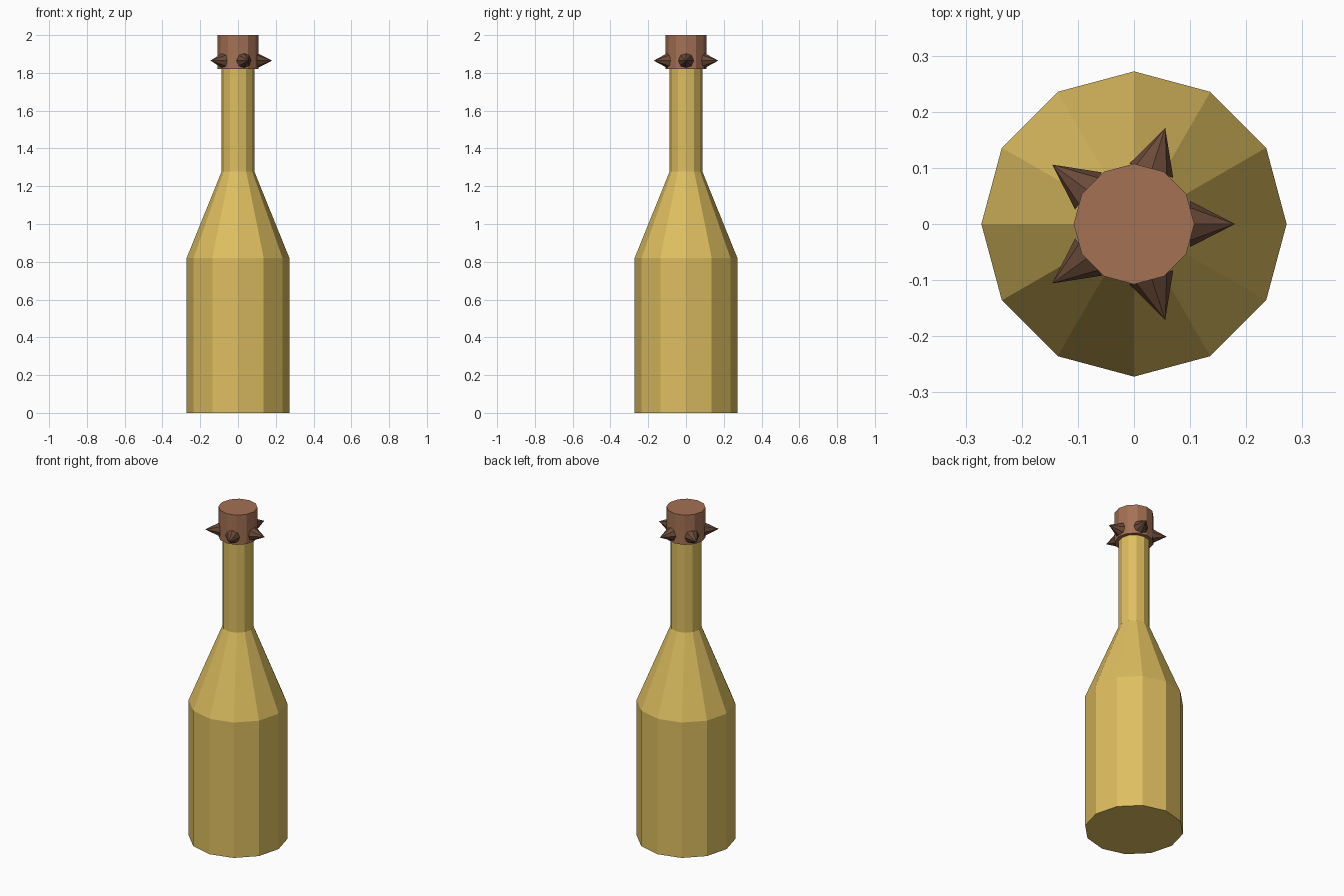
import bpy, bmesh, math
from mathutils import Matrix, Vector

if "Cube" in bpy.data.objects:
    bpy.data.objects.remove(bpy.data.objects["Cube"])


def material(name, srgb):
    m = bpy.data.materials.new(name)
    m.diffuse_color = [(c / 255 / 12.92 if c < 11 else ((c / 255 + 0.055) / 1.055) ** 2.4) for c in srgb] + [1]
    m.use_nodes = True
    m.node_tree.nodes["Principled BSDF"].inputs["Base Color"].default_value = m.diffuse_color
    return m


YELLOW = material("mustard glass", (222, 190, 96))
BROWN = material("cap brown", (165, 113, 85))
DARK = material("spike dark brown", (106, 74, 56))


def finish(name, bm, mat):
    bmesh.ops.recalc_face_normals(bm, faces=bm.faces)
    me = bpy.data.meshes.new(name)
    bm.to_mesh(me)
    bm.free()
    me.materials.append(mat)
    ob = bpy.data.objects.new(name, me)
    bpy.context.collection.objects.link(ob)
    return ob


def lathe(name, profile, mat, sides=12):
    """Closed turned solid from (radius, height) points."""
    bm = bmesh.new()
    rings = [[bm.verts.new((r * math.cos(2 * math.pi * i / sides),
                            r * math.sin(2 * math.pi * i / sides), z))
              for i in range(sides)] for r, z in profile]
    for a, b in zip(rings, rings[1:]):
        for i in range(sides):
            j = (i + 1) % sides
            bm.faces.new((a[i], a[j], b[j], b[i]))
    bm.faces.new(rings[0][::-1])
    bm.faces.new(rings[-1])
    return finish(name, bm, mat)


# Bottle: body, shoulder and neck in one profile
lathe("bottle", [(0.272, 0), (0.272, 0.82), (0.0865, 1.278), (0.0865, 1.83)], YELLOW)

# Cap over the neck
lathe("cap", [(0.1075, 1.82), (0.1075, 2.0)], BROWN)

# Ring of five spikes around the cap
BASE, TIP = 0.10, 0.18
for k in range(5):
    bm = bmesh.new()
    place = (Matrix.Rotation(math.radians(72 * k), 4, 'Z')
             @ Matrix.Translation(Vector(((BASE + TIP) / 2, 0, 1.865)))
             @ Matrix.Rotation(math.pi / 2, 4, 'Y'))
    bmesh.ops.create_cone(bm, cap_ends=True, segments=8, radius1=0.041, radius2=0,
                          depth=TIP - BASE, matrix=place)
    bmesh.ops.remove_doubles(bm, verts=bm.verts, dist=1e-5)
    finish(f"spike_{k + 1}", bm, DARK)
